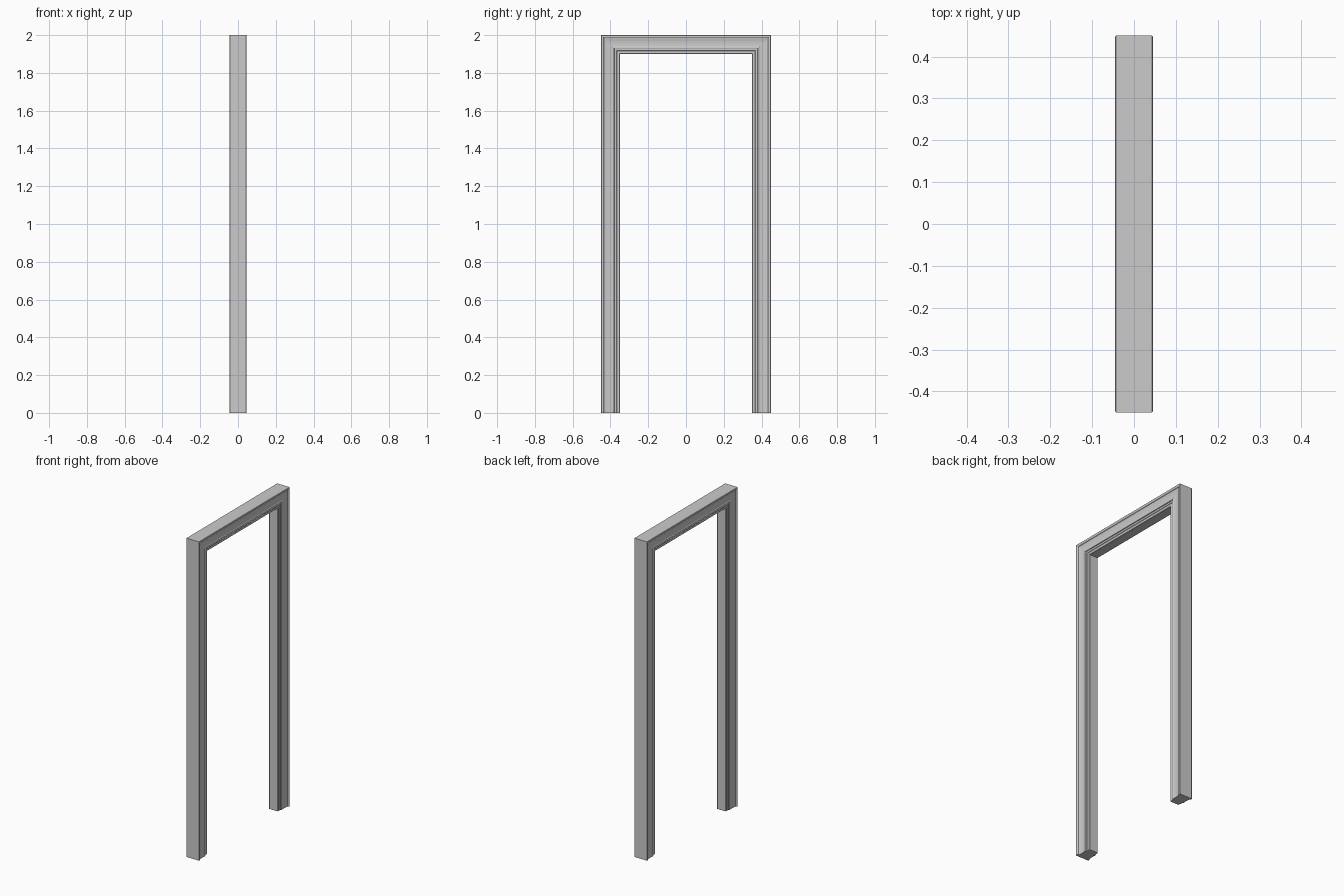
import bpy, bmesh

if "Cube" in bpy.data.objects:
    bpy.data.objects.remove(bpy.data.objects["Cube"])

# Half moulding section: (inset from outer edge, half thickness)
half = [(0.0, 0.043), (0.002, 0.045), (0.011, 0.045), (0.014, 0.043), (0.016, 0.039),
        (0.019, 0.0385), (0.030, 0.0365), (0.045, 0.0355), (0.060, 0.0365),
        (0.063, 0.038), (0.067, 0.0385), (0.070, 0.037), (0.072, 0.033),
        (0.082, 0.0325), (0.085, 0.030), (0.098, 0.030), (0.100, 0.028)]
section = half + [(d, -x) for d, x in reversed(half)]

# Outer path stations: (y, z, inward y, inward z), mitred at the top corners
stations = [(-0.45, 0, 1, 0), (-0.45, 2, 1, -1), (0.45, 2, -1, -1), (0.45, 0, -1, 0)]

# Sweep the section round the opening
bm = bmesh.new()
rings = [[bm.verts.new((x, y + iy * d, z + iz * d)) for d, x in section]
         for y, z, iy, iz in stations]
n = len(section)
for a, b in zip(rings, rings[1:]):
    for i in range(n):
        j = (i + 1) % n
        bm.faces.new((a[i], a[j], b[j], b[i]))

# Feet
bm.faces.new(rings[0])
bm.faces.new(rings[-1])
bmesh.ops.recalc_face_normals(bm, faces=bm.faces)

mesh = bpy.data.meshes.new("door_frame")
bm.to_mesh(mesh)
bm.free()
frame = bpy.data.objects.new("door_frame", mesh)
bpy.context.collection.objects.link(frame)
